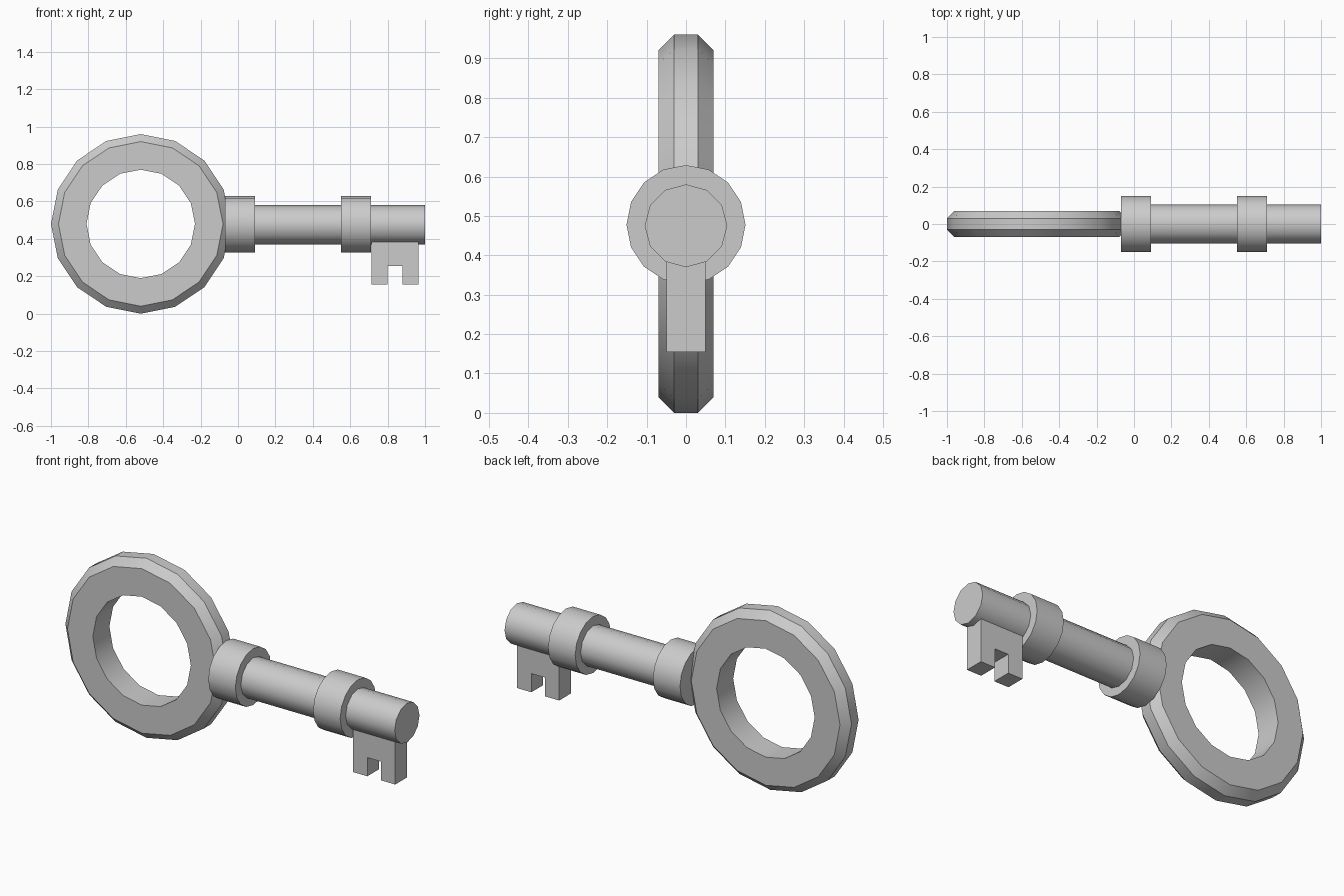
import bpy, bmesh, math

cube = bpy.data.objects.get("Cube")
if cube:
    bpy.data.objects.remove(cube)

grey = bpy.data.materials.new("plain_grey")
grey.use_nodes = True
grey.diffuse_color = (0.6, 0.6, 0.6, 1)
grey.node_tree.nodes["Principled BSDF"].inputs["Base Color"].default_value = (0.6, 0.6, 0.6, 1)


def add_object(name, bm):
    bmesh.ops.recalc_face_normals(bm, faces=bm.faces)
    mesh = bpy.data.meshes.new(name)
    bm.to_mesh(mesh)
    bm.free()
    mesh.materials.append(grey)
    obj = bpy.data.objects.new(name, mesh)
    bpy.context.collection.objects.link(obj)
    bpy.ops.object.select_all(action='DESELECT')
    obj.select_set(True)
    bpy.context.view_layer.objects.active = obj
    bpy.ops.object.shade_smooth_by_angle(angle=math.radians(35))
    return obj


def lathe_ring(name, profile, x, z, sides):
    """Sweep a closed (radius, y) profile around the y axis."""
    bm = bmesh.new()
    loops = []
    for i in range(sides):
        a = math.tau * i / sides
        loops.append([bm.verts.new((x + r * math.sin(a), y, z + r * math.cos(a)))
                      for r, y in profile])
    n = len(profile)
    for i in range(sides):
        a, b = loops[i], loops[(i + 1) % sides]
        for j in range(n):
            k = (j + 1) % n
            bm.faces.new((a[j], a[k], b[k], b[j]))
    return add_object(name, bm)


def rod(name, x0, x1, radius, z, sides):
    """Capped cylinder lying along x, with a vertex at the top."""
    return extrude(name, [(radius * math.sin(math.tau * i / sides),
                           z + radius * math.cos(math.tau * i / sides))
                          for i in range(sides)],
                   lambda p: (x0, p[0], p[1]), (x1 - x0, 0, 0))


def extrude(name, outline, place, offset):
    bm = bmesh.new()
    face = bm.faces.new([bm.verts.new(place(p)) for p in outline])
    new = bmesh.ops.extrude_face_region(bm, geom=[face], use_keep_orig=True)
    verts = [g for g in new["geom"] if isinstance(g, bmesh.types.BMVert)]
    bmesh.ops.translate(bm, verts=verts, vec=offset)
    return add_object(name, bm)


# Ring handle with chamfered outer rim
lathe_ring("ring_handle",
           [(0.29, -0.07), (0.44, -0.07), (0.48, -0.03),
            (0.48, 0.03), (0.44, 0.07), (0.29, 0.07)], -0.52, 0.48, 16)

# Shaft and its two collars
rod("shaft", -0.04, 1.0, 0.105, 0.475, 12)
for name, x in (("inner_collar", -0.07), ("outer_collar", 0.55)):
    rod(name, x, x + 0.16, 0.151, 0.478, 16)

# Notched key bit
extrude("key_bit",
        [(0.715, 0.43), (0.715, 0.155), (0.8, 0.155), (0.8, 0.255),
         (0.88, 0.255), (0.88, 0.155), (0.965, 0.155), (0.965, 0.43)],
        lambda p: (p[0], -0.05, p[1]), (0, 0.1, 0))
